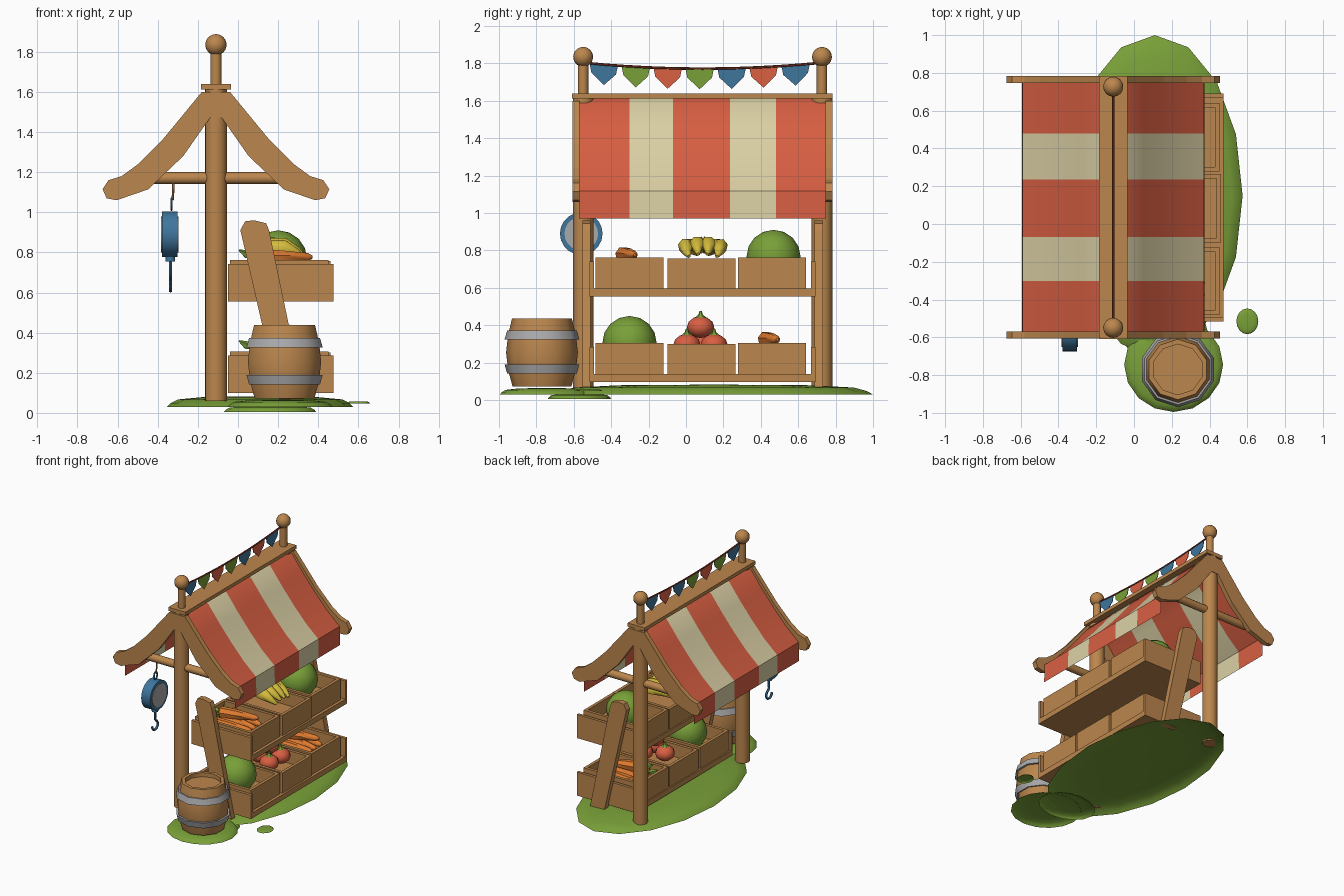
import bpy, bmesh, math
from mathutils import Vector

if "Cube" in bpy.data.objects:
    bpy.data.objects.remove(bpy.data.objects["Cube"])


def material(name, rgb):
    m = bpy.data.materials.new(name)
    m.diffuse_color = (*rgb, 1)
    m.use_nodes = True
    m.node_tree.nodes["Principled BSDF"].inputs["Base Color"].default_value = m.diffuse_color
    return m


WOOD = material("wood", (0.50, 0.24, 0.075))
RED = material("red", (0.69, 0.115, 0.055))
CREAM = material("cream", (0.72, 0.64, 0.38))
BLUE = material("blue", (0.05, 0.18, 0.34))
GREEN = material("green", (0.19, 0.35, 0.04))
YELLOW = material("yellow", (0.66, 0.50, 0.045))
ORANGE = material("orange", (0.75, 0.20, 0.03))
GREY = material("grey", (0.40, 0.40, 0.41))
ROPE = material("dark_red", (0.19, 0.035, 0.018))

CX = -0.11                  # ridge and post line
ENDS = (-0.55, 0.727)       # y of the two posts
MID = 0.0885                # middle of the stall along y


def build(name, verts, faces, mats, smooth=0, fix=True, rule=None):
    me = bpy.data.meshes.new(name)
    me.from_pydata([tuple(v) for v in verts], [], faces)
    for m in mats if isinstance(mats, (list, tuple)) else [mats]:
        me.materials.append(m)
    if rule:
        for p in me.polygons:
            p.material_index = rule(p.center)
    bm = bmesh.new()
    bm.from_mesh(me)
    bmesh.ops.remove_doubles(bm, verts=bm.verts, dist=1e-5)
    if fix:
        bmesh.ops.recalc_face_normals(bm, faces=bm.faces)
    bm.to_mesh(me)
    bm.free()
    if smooth:
        me.shade_smooth()
        me.set_sharp_from_angle(angle=math.radians(smooth))
    ob = bpy.data.objects.new(name, me)
    bpy.context.collection.objects.link(ob)
    return ob


def box_data(lo, hi):
    v = [(x, y, z) for x in (lo[0], hi[0]) for y in (lo[1], hi[1]) for z in (lo[2], hi[2])]
    return v, [(0, 1, 3, 2), (4, 6, 7, 5), (0, 4, 5, 1), (2, 3, 7, 6), (0, 2, 6, 4), (1, 5, 7, 3)]


def boxes(name, pairs, mat):
    verts, faces = [], []
    for lo, hi in pairs:
        v, f = box_data(lo, hi)
        faces += [tuple(i + len(verts) for i in q) for q in f]
        verts += v
    return build(name, verts, faces, mat, fix=False)


def prism(name, profile, y0, y1, mat):
    """Extrude an (x, z) outline along y."""
    n = len(profile)
    v = [(x, y, z) for y in (y0, y1) for x, z in profile]
    f = [tuple(range(n)), tuple(range(2 * n - 1, n - 1, -1))]
    f += [(i, (i + 1) % n, n + (i + 1) % n, n + i) for i in range(n)]
    return build(name, v, f, mat)


def lathe(name, profile, loc, mat, sides=12, sx=1, sy=1, smooth=40, fix=True):
    """Spin an (r, z) profile, listed bottom to top, around a vertical axis."""
    v, f = [], []
    for r, z in profile:
        for k in range(sides):
            a = math.tau * k / sides
            v.append((loc[0] + r * sx * math.sin(a), loc[1] - r * sy * math.cos(a), loc[2] + z))
    for j in range(len(profile) - 1):
        for k in range(sides):
            a, b = j * sides + k, j * sides + (k + 1) % sides
            f.append((a, b, b + sides, a + sides))
    return build(name, v, f, mat, smooth, fix)


def tube(name, pts, radii, mat, sides=8, ref=(0, 1, 0), smooth=50):
    """Round tube through points with a radius at each."""
    pts = [Vector(p) for p in pts]
    n, v, f = len(pts), [], []
    if not isinstance(radii, (list, tuple)):
        radii = [radii] * n
    for i, p in enumerate(pts):
        t = (pts[min(i + 1, n - 1)] - pts[max(i - 1, 0)]).normalized()
        u = Vector(ref).cross(t).normalized()
        w = t.cross(u)
        for k in range(sides):
            a = math.tau * k / sides
            v.append(p + radii[i] * (u * math.cos(a) + w * math.sin(a)))
    for j in range(n - 1):
        for k in range(sides):
            a, b = j * sides + k, j * sides + (k + 1) % sides
            f.append((a, b, b + sides, a + sides))
    f += [tuple(range(sides))[::-1], tuple(range((n - 1) * sides, n * sides))]
    return build(name, v, f, mat, smooth)


def ball(name, loc, r, mat, sides=12, rings=8, flat=1.0):
    prof = [(r * math.sin(math.pi * i / rings), -r * flat * math.cos(math.pi * i / rings))
            for i in range(rings + 1)]
    return lathe(name, prof, loc, mat, sides, smooth=60)


# Grass patches: open shallow domes
dome = [(1, 0), (0.96, 0.35), (0.88, 0.7), (0.6, 0.93), (0, 1)]
for nm, x, y, z, rx, ry, h in (("grass_main", 0.11, 0.15, 0.03, 0.465, 0.85, 0.053),
                               ("grass_barrel", 0.21, -0.745, 0.03, 0.262, 0.25, 0.035),
                               ("grass_tuft", 0.6, -0.515, 0.048, 0.058, 0.068, 0.01),
                               ("grass_low", 0.16, -0.57, 0.005, 0.23, 0.17, 0.03)):
    lathe(nm, [(r, t * h) for r, t in dome], (x, y, z), GREEN, 16, rx, ry, 60, False)

# Posts with finials, cross beams and curved gable boards
half = [(0.07, 1.60), (0.265, 1.363), (0.388, 1.24), (0.47, 1.18), (0.535, 1.16), (0.565, 1.115),
        (0.545, 1.07), (0.495, 1.06), (0.338, 1.114), (0.163, 1.28), (0.03, 1.47)]
gable = [(CX + d, z) for d, z in half] + [(CX - d, z) for d, z in reversed(half)]
for tag, y, s in (("front", ENDS[0], -1), ("back", ENDS[1], 1)):
    tube(tag + "_post", [(CX, y, 0.06), (CX, y, 1.615)], 0.055, WOOD, 16)
    tube(tag + "_finial_stem", [(CX, y, 1.6), (CX, y, 1.81)], 0.028, WOOD, 12)
    ball(tag + "_finial_ball", (CX, y, 1.835), 0.053, WOOD, 16, 12)
    tube(tag + "_cross_beam", [(-0.45, y, 1.17), (0.24, y, 1.17)], 0.03, WOOD, 12)
    ys = MID + s * 0.658, MID + s * 0.695
    prism(tag + "_gable_board", gable, min(ys), max(ys), WOOD)
    # leaning plank that carries the shelves
    plank = [(0.012, 0.91), (0.035, 0.955), (0.08, 0.96), (0.14, 0.945), (0.155, 0.91),
             (0.33, 0.07), (0.205, 0.07)]
    ys = MID + s * 0.598, MID + s * 0.643
    prism(tag + "_plank", plank, min(ys), max(ys), WOOD)
boxes("ridge_board", [((CX - 0.075, -0.61, 1.612), (CX + 0.075, 0.783, 1.64))], WOOD)

# Striped canopy: one sheet per side with a hanging valance
edges = [-0.572, -0.302, -0.07, 0.235, 0.48, 0.748]
slope = [(0.0, 1.612), (0.06, 1.585), (0.16, 1.455), (0.26, 1.335), (0.37, 1.215), (0.48, 1.118)]
for side, s in (("right", 1), ("left", -1)):
    for part, line in (("canopy", slope), ("valance", [(0.48, 1.118), (0.483, 0.97)])):
        n = len(edges)
        v = [(CX + s * d, y, z) for d, z in line for y in edges]
        f = [(j * n + i, (j + 1) * n + i, (j + 1) * n + i + 1, j * n + i + 1)[::s]
             for j in range(len(line) - 1) for i in range(n - 1)]
        build(f"{part}_{side}", v, f, [RED, CREAM], 40, False,
              lambda c: sum(c.y > e for e in edges[1:-1]) % 2)


# Bunting
def sag(y):
    return 1.772 + 0.032 * ((y - MID) / 0.64) ** 2


ys = [ENDS[0] + (ENDS[1] - ENDS[0]) * i / 12 for i in range(13)]
tube("bunting_rope", [(CX, y, sag(y)) for y in ys], 0.007, ROPE, 6, (1, 0, 0))
flag_colours = (BLUE, GREEN, RED, GREEN, BLUE, RED, BLUE)
for i, col in enumerate(flag_colours):
    y = -0.44 + i * 0.171
    shape = [(-0.076, 0), (0.076, 0), (0.066, -0.048), (0.0, -0.11), (-0.066, -0.048)]
    prof = [(y + a, sag(y + a) + b) for a, b in shape]
    v = [(CX + dx, a, b) for dx in (-0.002, 0.002) for a, b in prof]
    f = [(0, 1, 2, 3, 4), (9, 8, 7, 6, 5)] + [(k, (k + 1) % 5, 5 + (k + 1) % 5, 5 + k) for k in range(5)]
    build(f"bunting_flag_{i}", v, f, col)

# Shelves with three crates each
CRATES = (-0.302, 0.083, 0.46)
X0, X1 = -0.05, 0.475
for tag, z in (("lower", 0.098), ("upper", 0.555)):
    boxes(tag + "_shelf", [((X0, -0.515, z), (X1, 0.692, z + 0.042)),
                           ((X0, -0.515, z), (X1, -0.492, z + 0.187)),
                           ((X0, 0.669, z), (X1, 0.692, z + 0.187))], WOOD)
    for i, c in enumerate(CRATES):
        a, b, t, lo, hi = c - 0.181, c + 0.181, 0.024, z + 0.042, z + 0.208 - 0.006 * (i == 1)
        x0, x1 = X0 + 0.01, 0.452 + 0.008 * (i == 1)
        boxes(f"{tag}_crate_{i}", [((x0, a, lo), (x0 + t, b, hi)), ((x1 - t, a, lo), (x1, b, hi)),
                                   ((x0 + t, a, lo), (x1 - t, a + t, hi)),
                                   ((x0 + t, b - t, lo), (x1 - t, b, hi)),
                                   ((x0 + t, a + t, lo), (x1 - t, b - t, lo + 0.06))], WOOD)


# Produce
def carrots(tag, y, z):
    for i, (dy, dz, yaw) in enumerate(((-0.085, 0, 0.10), (0.0, 0, -0.08), (0.085, 0, -0.16), (-0.01, 0.062, 0.22))):
        def p(d, up=0):
            return (0.2 + d * math.cos(yaw), y + dy + d * math.sin(yaw), z + dz + up)
        tube(f"{tag}_carrot_{i}", [p(-0.13), p(-0.115), p(0.0), p(0.15), p(0.175)],
             [0.02, 0.043, 0.038, 0.022, 0.008], ORANGE, 7)
        tube(f"{tag}_carrot_leaf_{i}", [p(-0.12), p(-0.16, 0.012), p(-0.2, 0.035)],
             [0.01, 0.022, 0.004], GREEN, 5)


carrots("upper", CRATES[0], 0.715)
carrots("lower", CRATES[2], 0.262)
ball("upper_melon", (0.2, 0.468, 0.765), 0.145, GREEN, 12, 8)
ball("lower_melon", (0.2, -0.302, 0.305), 0.145, GREEN, 12, 8)
for i, (x, y, z) in enumerate(((0.27, 0.005, 0.295), (0.27, 0.15, 0.295), (0.13, 0.078, 0.295), (0.22, 0.078, 0.39))):
    ball(f"tomato_{i}", (x, y, z), 0.073, RED, 10, 6, 0.8)
    lathe(f"tomato_stem_{i}", [(0.03, 0), (0.012, 0.015), (0.006, 0.035), (0, 0.035)], (x, y, z + 0.052), GREEN, 6)
for i in range(4):
    k = i - 1.5
    arc = [(0.08 + 0.25 * t, 0.09 + k * (0.02 + 0.042 * math.sin(math.pi * t * 0.75)),
            0.76 + 0.085 * math.sin(math.pi * (0.15 + 0.75 * t)) - 0.012 * abs(k))
           for t in (0, 0.12, 0.35, 0.6, 0.85, 1)]
    tube(f"banana_{i}", arc, [0.012, 0.026, 0.042, 0.042, 0.025, 0.01], YELLOW, 7)

# Barrel with two hoops
BL = (0.232, -0.77, 0)
lathe("barrel", [(0, 0.072), (0.157, 0.072), (0.181, 0.16), (0.192, 0.255), (0.181, 0.35),
                 (0.16, 0.437), (0.134, 0.437), (0.134, 0.405), (0, 0.405)], BL, WOOD, 10, smooth=38)
for tag, r0, r1, z in (("lower", 0.186, 0.2, 0.142), ("upper", 0.2, 0.186, 0.325)):
    lathe(tag + "_hoop", [(0.165, z), (r0, z), (r1, z + 0.048), (0.165, z + 0.048), (0.165, z)],
          BL, GREY, 10, smooth=38)

# Hanging scale: drum with dial, cord above and hook below
SX, SY, SZ = -0.337, -0.56, 0.89
tube("scale_drum", [(SX - 0.042, SY, SZ), (SX + 0.036, SY, SZ)], 0.114, BLUE, 20)
for tag, s in (("front", 1), ("back", -1)):
    tube(f"scale_dial_{tag}", [(SX - 0.003 + s * 0.036, SY, SZ), (SX - 0.003 + s * 0.043, SY, SZ)], 0.09, GREY, 20)
tube("scale_cord", [(SX + 0.015, SY, 1.15), (SX + 0.012, SY, 1.06)], 0.006, WOOD, 6)
ring = [(SX + 0.005, SY + 0.02 * math.cos(a), 1.04 + 0.03 * math.sin(a))
        for a in (math.tau * i / 10 for i in range(11))]
tube("scale_ring", ring, 0.006, BLUE, 6, (1, 0, 0))
tube("scale_collar", [(SX, SY, 0.785), (SX, SY, 0.755)], 0.024, BLUE, 10)
hook = [(SX, SY, 0.76), (SX, SY, 0.69)] + [
    (SX, SY + 0.035 * math.sin(a), 0.643 + 0.035 * math.cos(a))
    for a in (math.radians(20 + 25 * i) for i in range(11))]
tube("scale_hook", hook, 0.009, BLUE, 6, (1, 0, 0))
